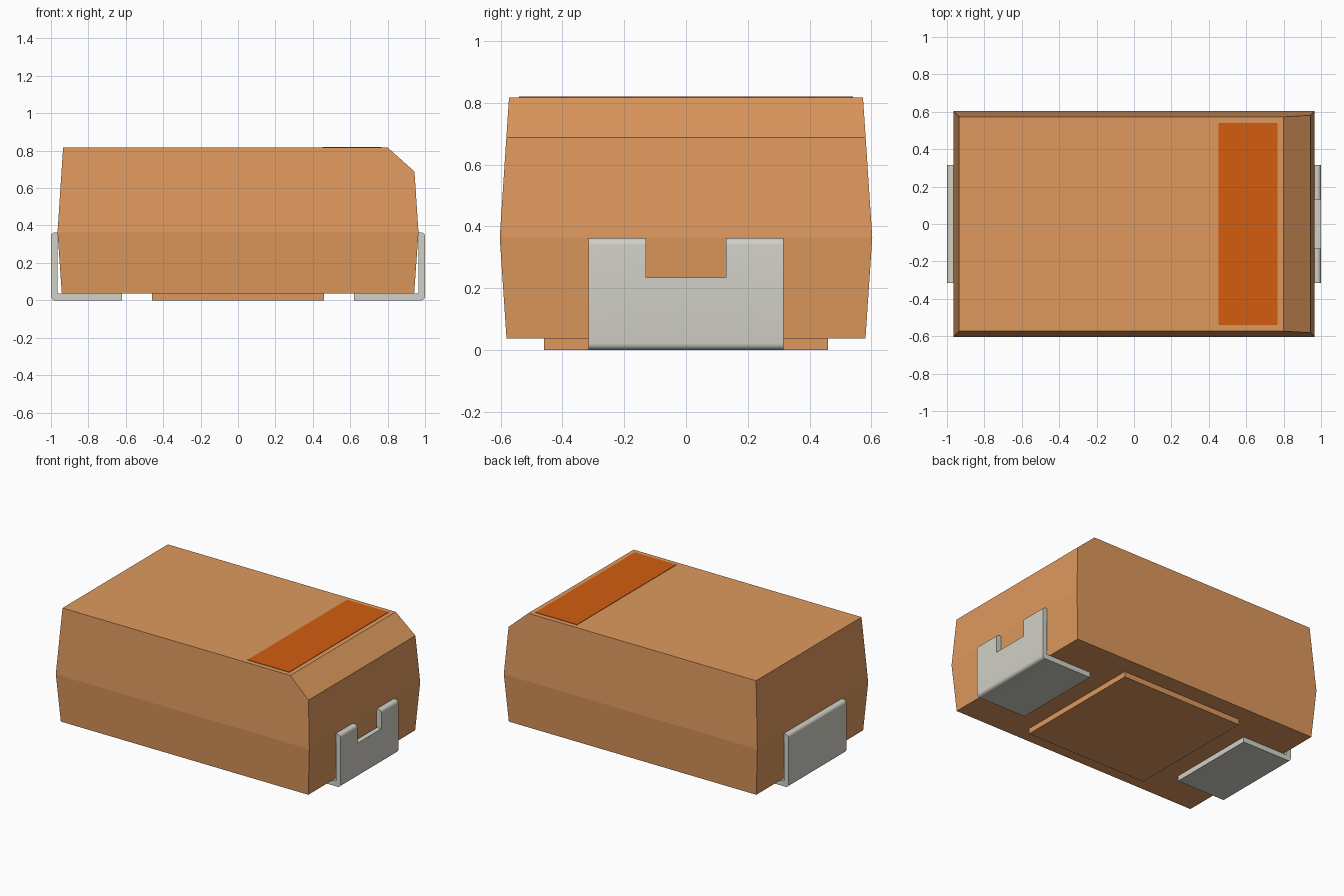
import bpy, bmesh, math
from mathutils import Vector

cube = bpy.data.objects.get("Cube")
if cube:
    bpy.data.objects.remove(cube, do_unlink=True)


def material(name, rgb):
    m = bpy.data.materials.new(name)
    m.use_nodes = True
    m.diffuse_color = (*rgb, 1)
    m.node_tree.nodes["Principled BSDF"].inputs["Base Color"].default_value = (*rgb, 1)
    return m


TAN = material("tan_resin", (0.73, 0.318, 0.112))
ORANGE = material("dark_orange_paint", (0.65, 0.111, 0.005))
METAL = material("light_grey_metal", (0.645, 0.638, 0.572))


def finish(name, bm, mat):
    bmesh.ops.recalc_face_normals(bm, faces=bm.faces[:])
    me = bpy.data.meshes.new(name)
    bm.to_mesh(me)
    bm.free()
    me.materials.append(mat)
    ob = bpy.data.objects.new(name, me)
    bpy.context.collection.objects.link(ob)
    return ob


def box(name, lo, hi, mat):
    bm = bmesh.new()
    bmesh.ops.create_cube(bm, size=1)
    for v in bm.verts:
        v.co = [hi[i] if v.co[i] > 0 else lo[i] for i in range(3)]
    return finish(name, bm, mat)


# Moulded body: three stacked rectangles, widest at the parting line
bm = bmesh.new()
rings = []
for hx, hy, z in ((0.942, 0.581, 0.037), (0.965, 0.603, 0.365), (0.935, 0.573, 0.817)):
    rings.append([bm.verts.new((sx * hx, sy * hy, z))
                  for sx, sy in ((-1, -1), (1, -1), (1, 1), (-1, 1))])
bm.faces.new(rings[0])
bm.faces.new(rings[-1])
for a, b in zip(rings, rings[1:]):
    for i in range(4):
        j = (i + 1) % 4
        bm.faces.new((a[i], a[j], b[j], b[i]))
# Sloped polarity edge on the +x side
cut = bmesh.ops.bisect_plane(bm, geom=bm.verts[:] + bm.edges[:] + bm.faces[:],
                             plane_co=Vector((0.80, 0, 0.817)),
                             plane_no=Vector((0.128, 0, 0.143)), clear_outer=True)
bmesh.ops.holes_fill(bm, edges=[e for e in bm.edges if e.is_boundary])
finish("body", bm, TAN)

# Raised pad under the body and painted polarity band on top
box("bottom_pad", (-0.46, -0.46, 0.0), (0.46, 0.46, 0.038), TAN)
box("polarity_band", (0.452, -0.54, 0.812), (0.768, 0.54, 0.82), ORANGE)


# Bent metal terminals: L-shaped strip with rounded outer corners
def terminal(name, side):
    r = 0.022
    arc = [math.radians(a) for a in range(0, 91, 15)]
    pts = [(0.62, 0.0)]
    pts += [(1 - r + r * math.sin(a), r - r * math.cos(a)) for a in arc]
    pts += [(1 - r + r * math.cos(a), 0.363 - r + r * math.sin(a)) for a in arc]
    pts += [(0.965, 0.363), (0.965, 0.036), (0.62, 0.036)]
    bm = bmesh.new()
    face = bm.faces.new([bm.verts.new((side * x, -0.315, z)) for x, z in pts])
    ext = bmesh.ops.extrude_face_region(bm, geom=[face])
    for v in ext["geom"]:
        if isinstance(v, bmesh.types.BMVert):
            v.co.y = 0.315
    return finish(name, bm, METAL)


right_end = terminal("notched_terminal", 1)
left_end = terminal("plain_terminal", -1)

# Rectangular notch in the top of the +x terminal
cutter = box("notch_cutter", (0.9, -0.13, 0.235), (1.1, 0.13, 0.5), METAL)
cutter.hide_render = True
mod = right_end.modifiers.new("notch", "BOOLEAN")
mod.operation = "DIFFERENCE"
mod.solver = "EXACT"
mod.object = cutter
bpy.ops.object.select_all(action="DESELECT")
bpy.context.view_layer.objects.active = right_end
right_end.select_set(True)
bpy.ops.object.modifier_apply(modifier=mod.name)
bpy.data.objects.remove(cutter, do_unlink=True)

# Smooth the bends, keep the flat edges crisp
left_end.select_set(True)
bpy.ops.object.shade_smooth_by_angle(angle=math.radians(30))
